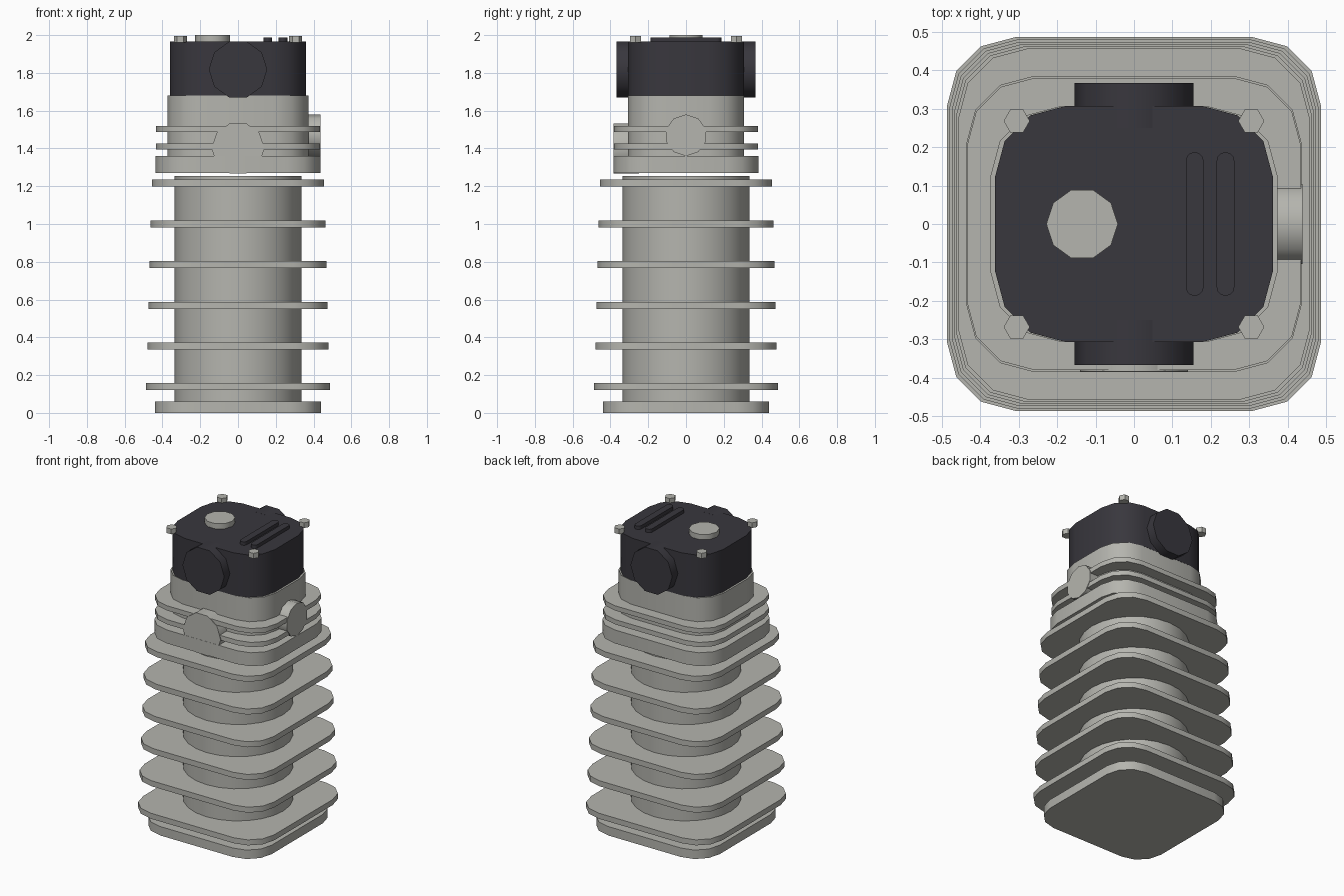
import bpy, bmesh, math
from mathutils import Matrix

if "Cube" in bpy.data.objects:
    bpy.data.objects.remove(bpy.data.objects["Cube"])


def material(name, rgb):
    m = bpy.data.materials.new(name)
    m.diffuse_color = (*rgb, 1)
    m.use_nodes = True
    m.node_tree.nodes["Principled BSDF"].inputs["Base Color"].default_value = m.diffuse_color
    return m


METAL = material("cast_metal_grey", (0.46, 0.46, 0.425))
DARK = material("dark_cover", (0.04, 0.038, 0.047))


def extrude(name, pts, z0, z1, mat, matrix=Matrix()):
    """Solid prism from a flat outline."""
    bm = bmesh.new()
    low = [bm.verts.new((x, y, z0)) for x, y in pts]
    high = [bm.verts.new((x, y, z1)) for x, y in pts]
    n = len(pts)
    bm.faces.new(low[::-1])
    bm.faces.new(high)
    for i in range(n):
        j = (i + 1) % n
        bm.faces.new((low[i], low[j], high[j], high[i]))
    bm.transform(matrix)
    bmesh.ops.recalc_face_normals(bm, faces=bm.faces)
    me = bpy.data.meshes.new(name)
    bm.to_mesh(me)
    bm.free()
    me.materials.append(mat)
    ob = bpy.data.objects.new(name, me)
    bpy.context.collection.objects.link(ob)
    bpy.context.view_layer.objects.active = ob
    ob.select_set(True)
    bpy.ops.object.shade_smooth_by_angle(angle=math.radians(40))
    ob.select_set(False)
    return ob


def rounded(hx, hy, r, cx=0, cy=0, seg=3):
    pts = []
    for k, (sx, sy) in enumerate([(1, 1), (-1, 1), (-1, -1), (1, -1)]):
        for i in range(seg + 1):
            a = (k + i / seg) * math.pi / 2
            pts.append((cx + sx * (hx - r) + r * math.cos(a),
                        cy + sy * (hy - r) + r * math.sin(a)))
    return pts


def ngon(r, n, cx=0, cy=0):
    return [(cx + r * math.cos(2 * math.pi * i / n),
             cy + r * math.sin(2 * math.pi * i / n)) for i in range(n)]


# Cylinder barrel with base flange and cooling fins
extrude("base_flange", rounded(0.44, 0.44, 0.17), 0, 0.06, METAL)
extrude("barrel", ngon(0.335, 24), 0.05, 1.254, METAL)
for i in range(6):
    h = 0.486 - 0.006 * i
    z = 0.12 + 0.2155 * i
    extrude(f"barrel_fin_{i + 1}", rounded(h, h, 0.177), z, z + 0.037, METAL)

# Cylinder head with its plate and fins
extrude("head_plate", rounded(0.436, 0.385, 0.175), 1.27, 1.36, METAL)
extrude("head_core", rounded(0.373, 0.306, 0.18), 1.3, 1.68, METAL)
for i, (z0, z1) in enumerate([(1.395, 1.427), (1.488, 1.52)]):
    extrude(f"head_fin_{i + 1}", rounded(0.434, 0.38, 0.175), z0, z1, METAL)

# Ports: front faces -y, side faces +x
front = Matrix.Translation((0, 0, 1.40)) @ Matrix.Rotation(math.pi / 2, 4, 'X')
extrude("front_port", ngon(0.14, 10), 0.25, 0.384, METAL, front)
side = Matrix.Translation((0, 0, 1.47)) @ Matrix.Rotation(math.pi / 2, 4, 'Y')
extrude("side_port", ngon(0.11, 10), 0.3, 0.438, METAL, side)

# Dark rocker cover with round end caps
extrude("rocker_cover", rounded(0.361, 0.307, 0.183), 1.68, 1.965, DARK)
for name, s in (("front", 1), ("back", -1)):
    m = Matrix.Translation((0, 0, 1.818)) @ Matrix.Rotation(s * math.pi / 2, 4, 'X')
    extrude(f"{name}_round_cap", ngon(0.155, 10), 0.25, 0.367, DARK, m)

# Top details: filler cap, ribs, corner bolts
extrude("filler_cap", ngon(0.093, 10, -0.135), 1.95, 2.0, METAL)
for i, x in enumerate((0.158, 0.238)):
    extrude(f"cover_rib_{i + 1}", rounded(0.023, 0.187, 0.0225, x), 1.95, 1.988, DARK)
for sx in (-1, 1):
    for sy in (-1, 1):
        extrude("cover_bolt", ngon(0.034, 6, sx * 0.305, sy * 0.268), 1.96, 1.995, METAL)
